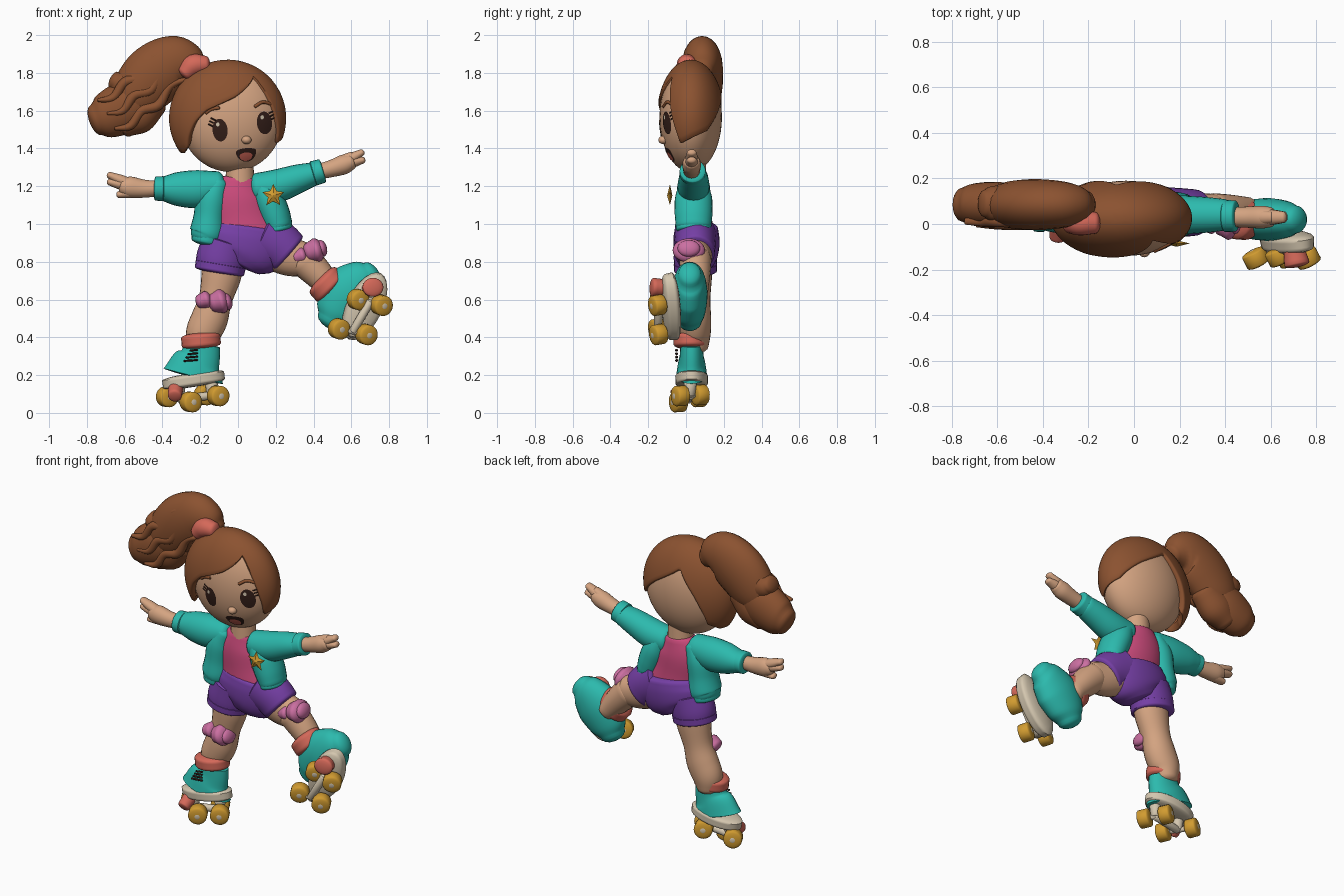
import bpy, bmesh, math
from mathutils import Vector

if "Cube" in bpy.data.objects:
    bpy.data.objects.remove(bpy.data.objects["Cube"], do_unlink=True)


def material(name, r, g, b):
    m = bpy.data.materials.new(name)
    m.use_nodes = True
    m.diffuse_color = (r, g, b, 1)
    m.node_tree.nodes["Principled BSDF"].inputs["Base Color"].default_value = (r, g, b, 1)
    return m


skin = material("skin", .66, .37, .22)
brown = material("hair brown", .26, .085, .03)
dark = material("dark brown", .035, .014, .01)
coral = material("coral", .66, .14, .1)
teal = material("teal", .025, .49, .42)
pink = material("shirt pink", .6, .07, .2)
purple = material("shorts purple", .18, .05, .38)
rose = material("pad rose", .6, .16, .36)
gold = material("gold", .64, .33, .03)
cream = material("cream", .66, .57, .43)


def finish(name, bm, mat, recalc=True):
    if recalc:
        bmesh.ops.recalc_face_normals(bm, faces=bm.faces)
    mesh = bpy.data.meshes.new(name)
    bm.to_mesh(mesh)
    bm.free()
    mesh.materials.append(mat)
    ob = bpy.data.objects.new(name, mesh)
    bpy.context.collection.objects.link(ob)
    bpy.context.view_layer.objects.active = ob
    ob.select_set(True)
    bpy.ops.object.shade_smooth_by_angle(angle=math.radians(50))
    ob.select_set(False)
    return ob


def bridge(bm, rings):
    n = len(rings[0])
    for a, b in zip(rings, rings[1:]):
        for i in range(n):
            bm.faces.new((a[i], a[(i + 1) % n], b[(i + 1) % n], b[i]))


def loft(name, mat, stations, cap=.5, side=(0, 1, 0), sides=24, steps=5):
    """Elliptical sweep; each station is (x, y, z, radius across, radius along side)."""
    pts = [Vector(s) for s in stations]
    ext = [pts[0] * 2 - pts[1]] + pts + [pts[-1] * 2 - pts[-2]]
    path = []
    for a, b, c, d in zip(ext, ext[1:], ext[2:], ext[3:]):
        for k in range(steps):
            t = k / steps
            path.append(.5 * (2 * b + (c - a) * t + (2 * a - 5 * b + 4 * c - d) * t * t
                              + (3 * b - a - 3 * c + d) * t ** 3))
    path.append(pts[-1])
    rows = []
    for i, p in enumerate(path):
        q, r = path[max(i - 1, 0)], path[min(i + 1, len(path) - 1)]
        rows.append((Vector(p[:3]), (Vector(r[:3]) - Vector(q[:3])).normalized(), p[3], p[4]))

    def dome(row, sign):
        p, t, ru, rv = row
        angles = [math.radians(a) for a in (20, 40, 60, 80)]
        return [(p + t * sign * cap * min(ru, rv) * math.sin(a), t, ru * math.cos(a), rv * math.cos(a))
                for a in angles]
    rows = dome(rows[0], -1)[::-1] + rows + dome(rows[-1], 1)
    bm = bmesh.new()
    rings = []
    for p, t, ru, rv in rows:
        u = Vector(side).cross(t).normalized()
        v = t.cross(u)
        rings.append([bm.verts.new(p + u * ru * math.cos(k * math.tau / sides)
                                   + v * rv * math.sin(k * math.tau / sides)) for k in range(sides)])
    bridge(bm, rings)
    bm.faces.new(rings[0])
    bm.faces.new(rings[-1])
    return finish(name, bm, mat)


def limb(name, mat, pts, y, depth, cap=.5):
    """Sweep in the front plane with constant depth ratio; points are (x, z, radius)."""
    big = max(p[2] for p in pts)
    return loft(name, mat, [(x, y, z, r, depth * (r / big) ** .6) for x, z, r in pts], cap)


def ball(name, mat, centre, radii):
    bm = bmesh.new()
    bmesh.ops.create_uvsphere(bm, u_segments=48, v_segments=32, radius=1)
    for v in bm.verts:
        v.co = Vector(c + r * k for c, r, k in zip(centre, radii, v.co))
    return finish(name, bm, mat)


# Head, neck and nose
HEAD, HEAD_R = (-.035, .025, 1.565), (.275, .165, .29)
ball("head", skin, HEAD, HEAD_R)
limb("neck", skin, [(.01, 1.18, .08), (.01, 1.34, .07)], .04, .07)
ball("nose", skin, (.045, -.12, 1.445), (.026, .026, .022))


def face_y(x, z):
    d = 1 - ((x - HEAD[0]) / HEAD_R[0]) ** 2 - ((z - HEAD[2]) / HEAD_R[2]) ** 2
    return HEAD[1] - HEAD_R[1] * math.sqrt(max(d, 0))


def plate(name, mat, x, z, rx, rz, tilt=0, lift=.004, flat_top=1):
    """Thin oval hugging the face; flat_top below 1 cuts the upper half."""
    bm = bmesh.new()
    rings = []
    for s in (.05, .35, .7, 1):
        ring = []
        for k in range(32):
            a = k * math.tau / 32
            dx, dz = s * rx * math.cos(a), s * rz * math.sin(a)
            dz *= flat_top if dz > 0 else 1
            px = x + dx * math.cos(tilt) - dz * math.sin(tilt)
            pz = z + dx * math.sin(tilt) + dz * math.cos(tilt)
            ring.append(bm.verts.new((px, face_y(px, pz) - lift, pz)))
        rings.append(ring)
    bm.faces.new(rings[0])
    bridge(bm, rings[::-1])
    for f in bm.faces:
        f.normal_update()
        if f.normal.y > 0:
            f.normal_flip()
    return finish(name, bm, mat, recalc=False)


def face_line(name, mat, pts, r):
    loft(name, mat, [(x, face_y(x, z), z, r, r) for x, z in pts], sides=10)


# Eyes, brows and mouth
for tag, x, z, out in (("right", -.095, 1.497, -1), ("left", .14, 1.535, 1)):
    plate(tag + "_eye", dark, x, z, .04, .06, .1)
    plate(tag + "_eye_glint", cream, x - .012, z + .03, .009, .011, 0, .007)
    for k in range(3):
        lx, lz = x + out * (.025 + .006 * k), z + .052 - .016 * k
        face_line(tag + "_eyelash", dark, [(lx, lz), (lx + out * .024, lz + .012)], .004)
face_line("right_brow", brown, [(-.17, 1.588), (-.14, 1.608), (-.1, 1.615)], .009)
face_line("left_brow", brown, [(.09, 1.622), (.13, 1.645), (.175, 1.635)], .009)
plate("mouth", dark, .042, 1.385, .054, .055, .1, .004, .3)
plate("tongue", coral, .042, 1.362, .034, .028, .1, .007, .6)

# Hair cap: a shell whose lower edge follows a hairline of (azimuth, height)
HAIR, HAIR_R = (-.055, .025, 1.56), (.31, .18, .31)
hairline = [(-180, 1.38), (-160, 1.38), (-143, 1.41), (-125, 1.545), (-112, 1.61), (-82, 1.68),
            (-50, 1.785), (-41, 1.67), (-33, 1.56), (-20, 1.43), (0, 1.46), (30, 1.5), (60, 1.62),
            (95, 1.74), (115, 1.6), (135, 1.42), (160, 1.38), (180, 1.38)]


def hair_edge(deg):
    for (a, za), (b, zb) in zip(hairline, hairline[1:]):
        if a <= deg <= b:
            z = za + (zb - za) * (deg - a) / (b - a)
            return math.acos((z - HAIR[2]) / HAIR_R[2])


bm = bmesh.new()
rings = []
profile = [(k / 20, 1) for k in range(1, 21)] + [(1.015, .98), (1.01, .93), (.98, .86)]
for s, scale in profile:
    ring = []
    for k in range(120):
        deg = -180 + 3 * k
        phi, th = hair_edge(deg) * s, math.radians(deg)
        n = (math.sin(phi) * math.cos(th), math.sin(phi) * math.sin(th), math.cos(phi))
        ring.append(bm.verts.new([c + r * scale * q for c, r, q in zip(HAIR, HAIR_R, n)]))
    rings.append(ring)
bridge(bm, rings)
bm.faces.new(rings[0])
finish("hair_cap", bm, brown)

# Ponytail lobes, wavy strands and tie
limb("ponytail_top", brown, [(-.21, 1.81, .06), (-.27, 1.845, .12), (-.35, 1.845, .153), (-.45, 1.78, .165),
                             (-.54, 1.68, .14), (-.6, 1.6, .08)], .085, .112)
limb("ponytail_end", brown, [(-.5, 1.69, .1), (-.6, 1.62, .135), (-.7, 1.57, .12), (-.75, 1.55, .085)], .085, .1)
limb("ponytail_curl", brown, [(-.53, 1.72, .08), (-.62, 1.745, .075), (-.655, 1.76, .05)], .09, .08)
limb("ponytail_under", brown, [(-.45, 1.66, .09), (-.54, 1.58, .11), (-.61, 1.52, .07)], .085, .09)
for k, (x, z) in enumerate([(0, 0), (-.05, .07), (.04, -.08)]):
    limb("ponytail_strand", brown, [(x - .3, z + 1.85, .01), (x - .4, z + 1.81, .022), (x - .46, z + 1.71, .026),
                                    (x - .55, z + 1.68, .026), (x - .61, z + 1.6, .022),
                                    (x - .69, z + 1.585, .01)], .0 + .012 * (k > 0), .026)
limb("hair_tie", coral, [(-.28, 1.8, .045), (-.235, 1.84, .058), (-.17, 1.845, .045)], .005, .055)

# Shirt and open jacket
limb("shirt", pink, [(.005, 1.24, .1), (0, 1.14, .15), (.02, 1.03, .16), (.04, .94, .18)], .045, .1, .2)
limb("jacket_right", teal, [(-.1, 1.22, .06), (-.135, 1.14, .085), (-.15, 1.04, .085), (-.16, .96, .095),
                            (-.17, .93, .085)], .04, .1)
limb("jacket_left", teal, [(.11, 1.22, .05), (.155, 1.14, .08), (.19, 1.06, .083), (.215, .99, .075)], .04, .1)
limb("hem_right", teal, [(-.158, .955, .085), (-.168, .905, .08)], .04, .095, .25)
limb("hem_left", teal, [(.205, 1.01, .075), (.215, .97, .075)], .04, .092, .25)

# Sleeves and cuffs
limb("sleeve_right", teal, [(-.1, 1.2, .08), (-.21, 1.185, .1), (-.32, 1.185, .09), (-.4, 1.187, .064)], .04, .088)
limb("cuff_right", teal, [(-.395, 1.187, .066), (-.437, 1.188, .064)], .035, .07, .15)
limb("sleeve_left", teal, [(.1, 1.19, .08), (.2, 1.2, .088), (.32, 1.24, .076), (.4, 1.265, .062)], .04, .085)
limb("cuff_left", teal, [(.4, 1.268, .066), (.445, 1.281, .064)], .035, .07, .15)

# Hands
limb("palm_right", skin, [(-.42, 1.187, .04), (-.5, 1.187, .048), (-.57, 1.195, .056), (-.61, 1.2, .045)], .03, .048)
limb("palm_left", skin, [(.42, 1.275, .04), (.5, 1.295, .046), (.56, 1.315, .052), (.6, 1.33, .042)], .03, .05)
fingers = {"right": [((-.57, 1.21), (-.68, 1.258)), ((-.57, 1.2), (-.68, 1.222)), ((-.53, 1.175), (-.63, 1.155))],
           "left": [((.56, 1.325), (.655, 1.378)), ((.57, 1.32), (.66, 1.338)), ((.52, 1.315), (.6, 1.365))]}
for tag, pairs in fingers.items():
    for (ax, az), (bx, bz) in pairs:
        limb("finger_" + tag, skin, [(ax, az, .03), ((ax + bx) / 2, (az + bz) / 2, .028), (bx, bz, .018)],
             .03, .034, .8)

# Shorts
limb("shorts_seat", purple, [(.055, .98, .2), (.045, .92, .225), (.025, .85, .21), (0, .8, .14)], .055, .122, .2)
limb("shorts_right_leg", purple, [(-.06, .9, .13), (-.085, .82, .135), (-.095, .775, .13)], .05, .115, .1)
limb("shorts_right_hem", purple, [(-.092, .785, .134), (-.098, .75, .132)], .05, .115, .15)
limb("shorts_left_leg", purple, [(.13, .93, .14), (.21, .89, .13), (.265, .845, .12)], .05, .112, .15)

# Legs
limb("leg_right", skin, [(-.075, .82, .11), (-.09, .72, .105), (-.12, .6, .088), (-.15, .5, .097),
                         (-.185, .42, .092), (-.195, .35, .07)], .05, .09)
limb("thigh_left", skin, [(.17, .88, .12), (.27, .83, .105), (.36, .81, .09)], .055, .09)
limb("shin_left", skin, [(.35, .81, .09), (.42, .74, .08), (.5, .65, .062)], .05, .085)

# Knee pads with side lobes
for tag, (x, y, z) in (("right", (-.12, -.01, .595)), ("left", (.385, .015, .85))):
    tip = -.1 if tag == "right" else .35
    for part, reach, r in (("middle", .03, .066), ("inner_lobe", -.048, .046), ("outer_lobe", .062, .046)):
        dx = reach * math.cos(tip)
        loft(f"knee_pad_{tag}_{part}", rose, [(x + dx - .035, y, z + reach * math.sin(tip) - .01, r * .8, r),
                                             (x + dx, y, z + reach * math.sin(tip), r, r * 1.3)], .6)

# Socks, boots and laces
limb("sock_right", coral, [(-.198, .405, .104), (-.194, .36, .104)], .025, .09, .25)
limb("boot_right", teal, [(-.19, .36, .095), (-.2, .3, .107), (-.222, .25, .138), (-.237, .195, .162)], .03, .082, .1)
loft("sole_right", cream, [(-.232, .03, .155, .165, .086), (-.238, .03, .195, .166, .087)], .2)
for k in range(4):
    limb("lace", dark, [(-.285 + .01 * k, .275 + .018 * k, .005), (-.215, .28 + .018 * k, .005)], -.05, .007)
limb("sock_left", coral, [(.45, .7, .098), (.487, .664, .102)], .02, .09, .3)
limb("boot_left", teal, [(.495, .49, .08), (.525, .54, .122), (.585, .63, .148), (.66, .7, .118),
                         (.705, .73, .075)], .02, .094, .7)
ALONG = (.43, 0, .9)
loft("sole_left", cream, [(.67, -.06, .565, .095, .195), (.675, -.1, .56, .09, .19)], .3, ALONG)


# Wheels, axles, plates and toe stops
def wheel(tag, centre, axle):
    c, a = Vector(centre), Vector(axle).normalized()
    up = (0, 0, 1)
    for part, mat, half, r in (("wheel_", gold, .026, .054), ("hub_", cream, .036, .019)):
        loft(part + tag, mat, [(*(c + a * s * half), r, r) for s in (-1, 1)], .25, up, steps=1)


def bar(name, mat, a, b, r):
    loft(name, mat, [(*a, r, r), (*b, r, r)], .3, (.1, .2, .97), 16, 1)


skates = {"right": ((-.45, .85, .05), [((-.25, -.04, .058), (-.375, .068, .085)),
                                       ((-.105, -.03, .09), (-.175, .075, .095))]),
          "left": ((.45, -.87, -.15), [((.635, -.14, .6), (.76, -.15, .57)),
                                       ((.535, -.15, .445), (.68, -.145, .415))])}
for tag, (axle, pairs) in skates.items():
    mids = []
    for a, b in pairs:
        wheel(tag, a, axle)
        wheel(tag, b, axle)
        bar("axle_" + tag, cream, a, b, .015)
        mids.append((Vector(a) + Vector(b)) / 2)
    bar("truck_" + tag, cream, mids[0], mids[1], .022)
    rise = Vector((0, 0, .07)) if tag == "right" else Vector((0, .06, 0))
    for m in mids:
        loft("post_" + tag, cream, [(*m, .025, .025), (*(m + rise), .035, .035)], .2, (1, 0, 0), 16, 1)
loft("toe_stop_right", coral, [(-.335, -.06, .09, .036, .036), (-.33, -.01, .125, .04, .04)], .3, (1, 0, 0))
loft("toe_stop_left", coral, [(.715, -.175, .665, .056, .05), (.7, -.1, .66, .045, .045)], .3, (0, 0, 1))

# Star badge
bm = bmesh.new()
rim = []
for k in range(10):
    a, r = math.pi / 2 + k * math.pi / 5, (.03 if k % 2 else .062)
    rim.append((.187 + r * math.cos(a), 1.15 + r * math.sin(a)))
for y, tip in ((-.085, -.1), (-.085, -.072)):
    centre = bm.verts.new((.187, tip, 1.15))
    edge = [bm.verts.new((x, y, z)) for x, z in rim]
    for k in range(10):
        bm.faces.new((centre, edge[k], edge[(k + 1) % 10]))
bmesh.ops.remove_doubles(bm, verts=bm.verts, dist=.0005)
finish("star_badge", bm, gold)
